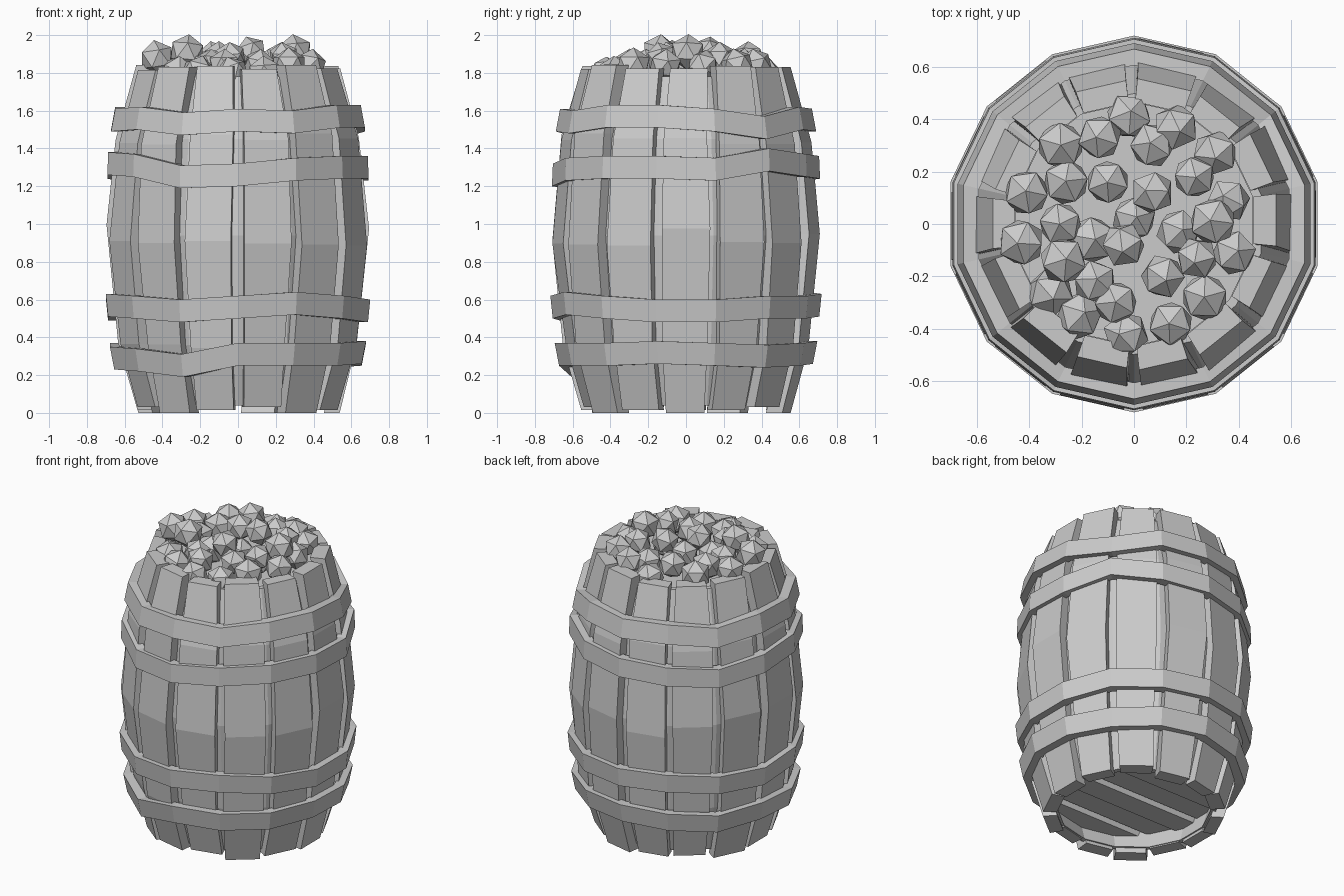
import bpy, bmesh, math, random
from mathutils import Matrix, Vector

random.seed(4)
cube = bpy.data.objects.get("Cube")
if cube:
    bpy.data.objects.remove(cube, do_unlink=True)

SIDES = 14
STEP = math.tau / SIDES
CORNER = 1 / math.cos(STEP / 2)

grey = bpy.data.materials.new("plain_grey")
grey.use_nodes = True
grey.diffuse_color = (0.6, 0.6, 0.6, 1)
grey.node_tree.nodes["Principled BSDF"].inputs["Base Color"].default_value = grey.diffuse_color


def jitter(amount):
    return random.uniform(-amount, amount)


def finish(name, bm):
    bmesh.ops.recalc_face_normals(bm, faces=bm.faces)
    mesh = bpy.data.meshes.new(name)
    bm.to_mesh(mesh)
    bm.free()
    mesh.materials.append(grey)
    obj = bpy.data.objects.new(name, mesh)
    bpy.context.collection.objects.link(obj)
    return obj


def loft(bm, rings, closed=False):
    """Skin a row of equal point rings; cap the ends unless the row is closed."""
    rows = [[bm.verts.new(p) for p in ring] for ring in rings]
    count = len(rows[0])
    pairs = list(zip(rows, rows[1:]))
    if closed:
        pairs.append((rows[-1], rows[0]))
    for a, b in pairs:
        for i in range(count):
            j = (i + 1) % count
            bm.faces.new((a[i], a[j], b[j], b[i]))
    if not closed:
        bm.faces.new(rows[0])
        bm.faces.new(rows[-1])


def polar(radius, angle, z):
    return Vector((radius * math.cos(angle), radius * math.sin(angle), z))


# Barrel outline: height, outer radius, stave width
PROFILE = [(0.0, 0.54, 0.205), (0.36, 0.635, 0.23), (0.94, 0.692, 0.255),
           (1.45, 0.645, 0.235), (1.83, 0.54, 0.2)]


def build_stave(k):
    bm = bmesh.new()
    turn = Matrix.Rotation(k * STEP, 4, "Z")
    rings = []
    for level, (z, radius, width) in enumerate(PROFILE):
        lift = (0.015 * (k % 3), jitter(0.02), jitter(0.06), jitter(0.03), jitter(0.015))[level]
        shift, bulge = jitter(0.012), jitter(0.008)
        left = -width / 2 + shift + jitter(0.008)
        right = width / 2 + shift + jitter(0.008)
        outer, inner = radius + bulge, radius - 0.085
        section = [(inner, left * 0.9), (outer, left), (outer, right), (inner, right * 0.9)]
        rings.append([turn @ Vector((x, y, z + lift)) for x, y in section])
    loft(bm, rings)
    finish(f"stave_{k + 1}", bm)


for k in range(SIDES):
    build_stave(k)


# Thin lining behind the gaps between staves
def build_lining():
    bm = bmesh.new()
    rings = []
    for k in range(SIDES):
        angle = (k + 0.5) * STEP
        outside = [polar((r - 0.055) * CORNER, angle, min(max(z, 0.04), 1.78))
                   for z, r, w in PROFILE]
        inside = [polar((r - 0.088) * CORNER, angle, min(max(z, 0.04), 1.78))
                  for z, r, w in reversed(PROFILE)]
        rings.append(outside + inside)
    loft(bm, rings, closed=True)
    finish("barrel_lining", bm)


build_lining()


# Uneven hoops: middle height, top and bottom radius, lift of each corner in hundredths
def build_hoop(name, z, top, bottom, lifts):
    bm = bmesh.new()
    rings = []
    for k in range(SIDES):
        angle = k * STEP - math.pi / 2
        mid = z + lifts[k] / 100
        upper, lower = mid + 0.06, mid - 0.06
        rings.append([polar(top * CORNER, angle, upper), polar(bottom * CORNER, angle, lower),
                      polar((bottom - 0.06) * CORNER, angle, lower),
                      polar((top - 0.06) * CORNER, angle, upper)])
    loft(bm, rings, closed=True)
    finish(name, bm)


build_hoop("top_hoop", 1.55, 0.65, 0.672, (0, -1, 2, 2, 0, -4, 1, 0, 1, -2, 1, 0, 1, -2))
build_hoop("upper_hoop", 1.29, 0.687, 0.692, (-3, 0, 1, 1, 0, 5, 2, 1, 0, -2, 1, 3, 2, -4))
build_hoop("lower_hoop", 0.56, 0.70, 0.688, (0, 2, 0, -2, -2, 0, 0, 1, 2, 0, -1, 1, 0, -2))
build_hoop("bottom_hoop", 0.31, 0.678, 0.655, (0, 0, 0, 1, 0, -1, 0, 1, 0, -2, 0, -2, -3, -6))


# Floor boards, cut to the round
def build_floor():
    bm = bmesh.new()
    boards, reach = 6, 0.51
    pitch = 2 * reach / boards
    for i in range(boards):
        y0 = -reach + i * pitch + 0.012
        y1 = y0 + pitch - 0.024
        z = 0.13 + 0.02 * (i % 2)
        half0 = math.sqrt(max(reach ** 2 - y0 ** 2, 0.01))
        half1 = math.sqrt(max(reach ** 2 - y1 ** 2, 0.01))
        outline = [(-half0, y0), (half0, y0), (half1, y1), (-half1, y1)]
        loft(bm, [[(x, y, h) for x, y in outline] for h in (z, z + 0.05)])
    finish("floor_boards", bm)


build_floor()

# Bed under the heap
bed = bmesh.new()
loft(bed, [[polar(r, (k + 0.5) * STEP, z) for k in range(SIDES)]
           for r, z in ((0.5, 1.66), (0.48, 1.72))])
finish("heap_bed", bed)

# Heap of faceted lumps, grouped by height
HEAP = {
    1.91: [(-.27, -.14), (.3, .01), (.07, .12)],
    1.88: [(-.43, -.07), (-.04, -.08), (.23, .18), (-.1, .16), (.24, -.13), (-.13, .33)],
    1.84: [(.07, .3), (-.28, .3), (.31, .27), (-.41, .12), (-.26, .16), (.36, .09), (-.28, 0),
           (.11, -.2), (.27, -.28), (-.15, -.22), (-.07, -.3), (.38, -.11), (.16, .37)],
    1.80: [(-.02, .41), (-.32, -.26), (-.21, -.35), (.14, -.38), (-.03, -.42),
           (.17, -.03), (-.16, -.06), (0, .02)],
}
heap = bmesh.new()
for height, spots in HEAP.items():
    for x, y in spots:
        place = (Matrix.Translation((x, y, height)) @ Matrix.Rotation(random.random() * 6, 4, "Z")
                 @ Matrix.Rotation(jitter(0.35), 4, "X"))
        bmesh.ops.create_icosphere(heap, subdivisions=1, radius=0.09 + jitter(0.006), matrix=place)
finish("heap_of_lumps", heap)
